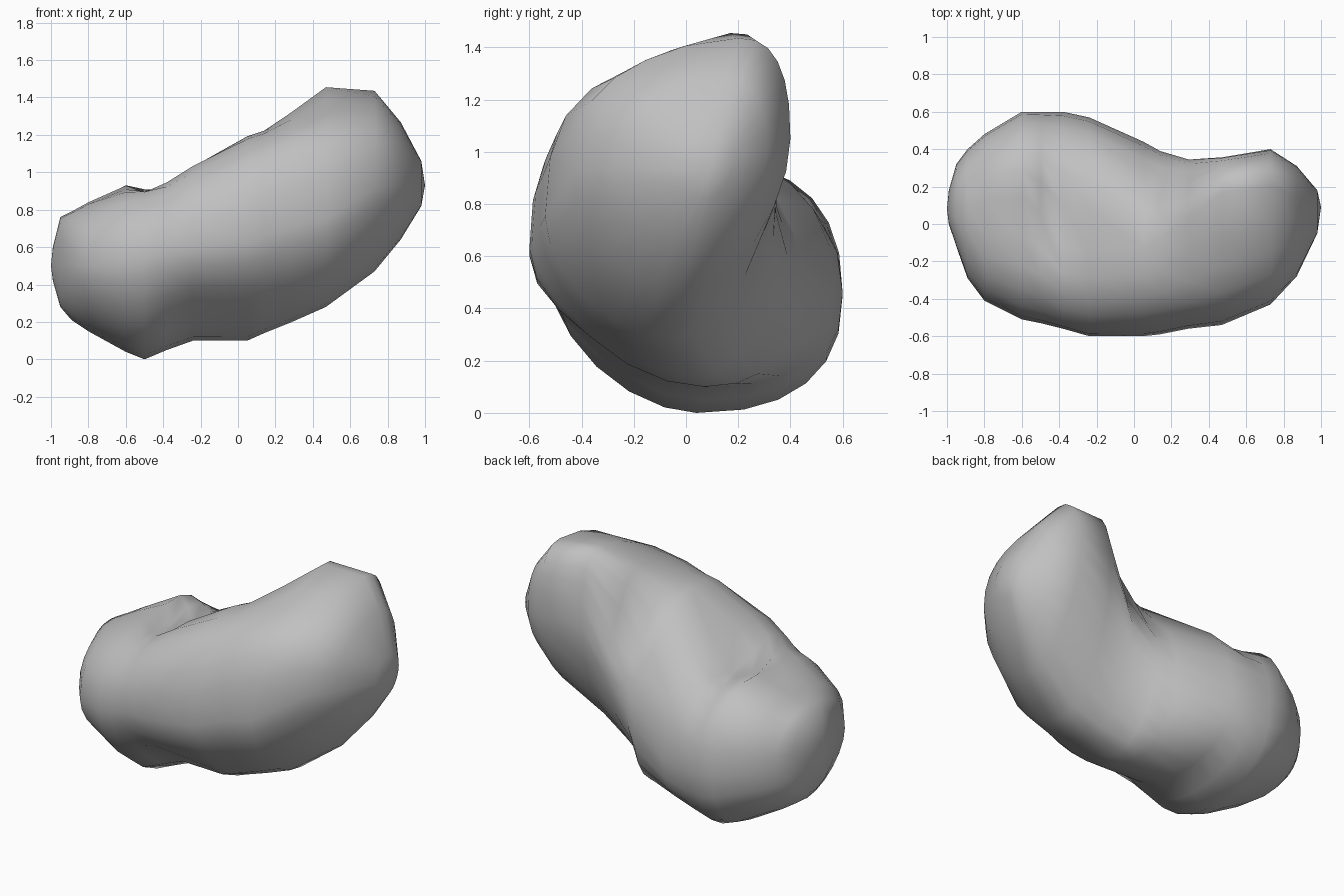
import bpy
import bmesh
from math import cos, sin, pi, exp
from mathutils import Vector

SIDES = 24

# Cross-sections along the body, in hundredths:
# x, front (y, z), top (y, z), back (y, z), underside (y, z)
SECTIONS = [
    (-99, 0, 50, 8, 60, 18, 52, 8, 42),
    (-95, -12, 50, 10, 76, 32, 50, 10, 28),
    (-89, -29, 50, 10, 79, 40, 49, 8, 21),
    (-80, -41, 50, 12, 84, 48, 48, 5, 15),
    (-60, -51, 52, 15, 95, 60, 46, 4, 4),
    (-50, -53, 54, 6, 95, 60, 45, 4, 0),
    (-38, -56, 58, -12, 97, 60, 46, 6, 5),
    (-24, -60, 60, -14, 105, 57, 46, 10, 10),
    (5, -60, 63, -12, 120, 44, 54, 7, 10),
    (14, -59, 66, -8, 124, 39, 60, 4, 14),
    (29, -56, 71, 2, 136, 35, 78, 0, 20),
    (47, -54, 75, 17, 147, 36, 103, -5, 28),
    (73, -43, 92, 20, 144, 40, 105, -2, 47),
    (87, -28, 94, 15, 127, 31, 100, 3, 64),
    (98, -5, 93, 8, 106, 18, 96, 8, 82),
]

# Local hollows: centre, push, radius
HOLLOWS = [
    ((0.45, -0.18, 1.38), (0, 0, -0.08), 0.28),      # bevel on the high end
    ((-0.39, 0.02, 0.92), (0, 0, -0.12), 0.19),      # pit behind the ridge
    ((-0.12, -0.4, 0.25), (0, 0.04, 0.03), 0.2),     # low front hollow
    ((0.2, 0.24, 1.0), (0.02, -0.03, -0.08), 0.2),   # valley below the high end
]


def roundness_at(x, back, top):
    if not back:
        return 2.4 if top else 1.75
    if top:
        return 2.5 if x > 0.4 else 2.3 if x < -0.2 else 1.75
    return 2.4 if x < 0.1 else 1.75


def section_point(section, angle):
    """Point on a rounded outline that passes through the four extremes."""
    x, fy, fz, ty, tz, by, bz, uy, uz = (v / 100 for v in section)
    c, s = cos(angle), sin(angle)
    back, top = c >= 0, s >= 0
    side_y, side_z = (by, bz) if back else (fy, fz)
    pole_y, pole_z = (ty, tz) if top else (uy, uz)
    power = 2 / roundness_at(x, back, top)
    a, b = abs(c) ** power, abs(s) ** power
    return Vector((x, pole_y + (side_y - pole_y) * a,
                   side_z + (pole_z - side_z) * b))


def press_hollows(bm):
    for centre, push, radius in HOLLOWS:
        for vert in bm.verts:
            distance = (vert.co - Vector(centre)).length / radius
            vert.co += Vector(push) * exp(-distance ** 2)


def build_rock():
    bm = bmesh.new()
    rings = []
    for section in SECTIONS:
        rings.append([bm.verts.new(section_point(section, 2 * pi * i / SIDES))
                      for i in range(SIDES)])
    # Skin between neighbouring sections
    for ring, following in zip(rings, rings[1:]):
        for i in range(SIDES):
            j = (i + 1) % SIDES
            bm.faces.new((ring[i], ring[j], following[j], following[i]))
    # Blunt tips at both ends
    for ring, tip in ((rings[0], (-1, 0.08, 0.5)), (rings[-1], (1, 0.09, 0.93))):
        centre = bm.verts.new(tip)
        for i in range(SIDES):
            bm.faces.new((ring[i], ring[(i + 1) % SIDES], centre))
    press_hollows(bm)
    bmesh.ops.recalc_face_normals(bm, faces=bm.faces[:])
    for face in bm.faces:
        face.smooth = True
    mesh = bpy.data.meshes.new("rock_body")
    bm.to_mesh(mesh)
    bm.free()
    rock = bpy.data.objects.new("rock_body", mesh)
    bpy.context.collection.objects.link(rock)
    return rock


def make_material(name, colour):
    material = bpy.data.materials.new(name)
    material.use_nodes = True
    material.diffuse_color = colour
    material.node_tree.nodes["Principled BSDF"].inputs["Base Color"].default_value = colour
    return material


cube = bpy.data.objects.get("Cube")
if cube:
    bpy.data.objects.remove(cube, do_unlink=True)

rock_body = build_rock()
rock_body.data.materials.append(make_material("stone_grey", (0.53, 0.53, 0.53, 1)))
